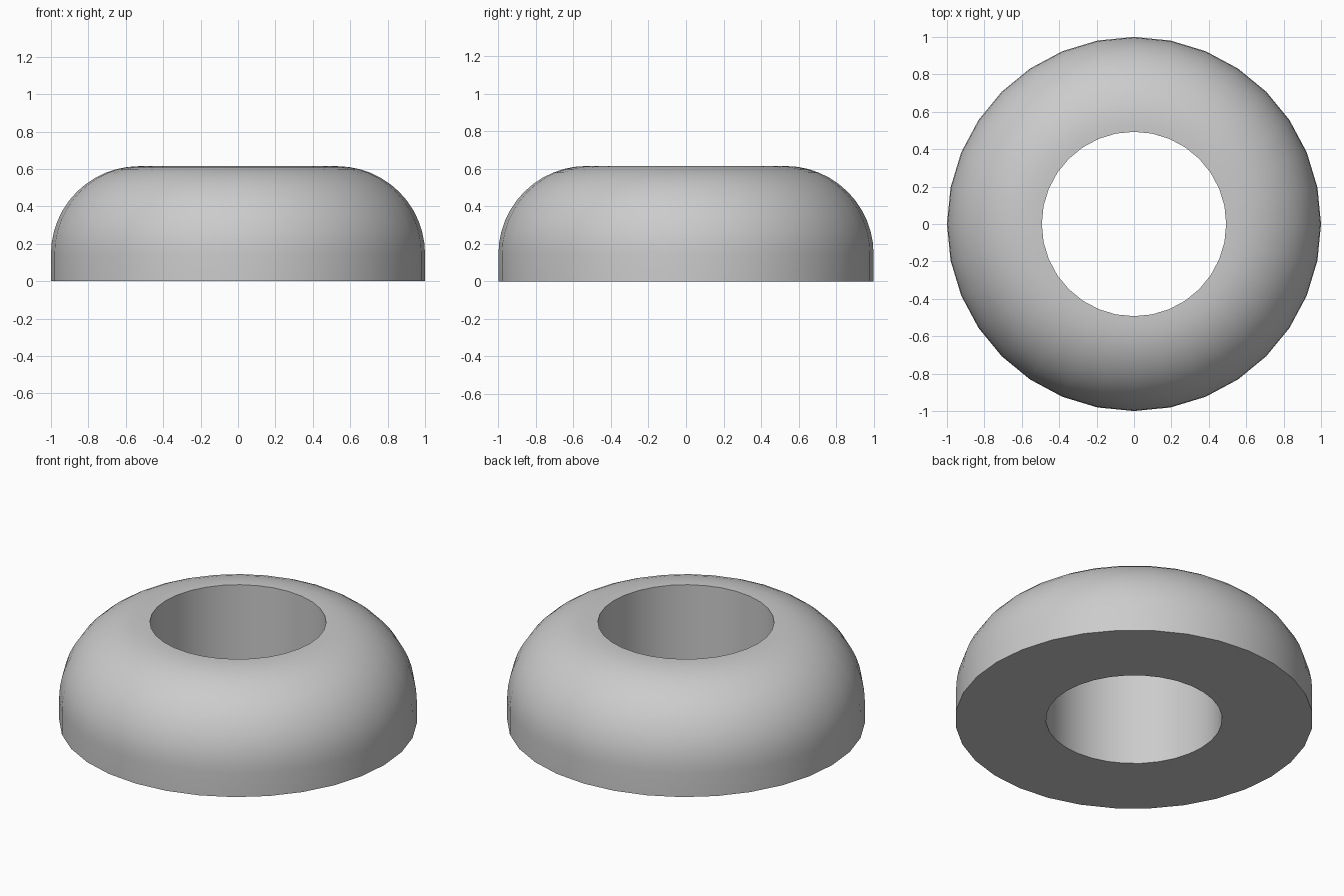
import bpy, bmesh, math

if "Cube" in bpy.data.objects:
    bpy.data.objects.remove(bpy.data.objects["Cube"])

SEGMENTS = 32
ARC_STEPS = 12
HOLE_R, TOP_Z = 0.493, 0.615
ROUND_R, ROUND_X, ROUND_Z = 0.47, 0.53, 0.145

# Cross-section: bottom, outer wall, rounded shoulder, top rim of the hole
profile = [(HOLE_R, 0.0), (1.0, 0.0)]
for i in range(ARC_STEPS + 1):
    a = math.pi / 2 * i / ARC_STEPS
    profile.append((ROUND_X + ROUND_R * math.cos(a), ROUND_Z + ROUND_R * math.sin(a)))
profile.append((HOLE_R, TOP_Z))

# Revolve the closed cross-section around z
bm = bmesh.new()
rings = []
for s in range(SEGMENTS):
    t = 2 * math.pi * s / SEGMENTS
    rings.append([bm.verts.new((r * math.cos(t), r * math.sin(t), z)) for r, z in profile])
n = len(profile)
for s in range(SEGMENTS):
    a, b = rings[s], rings[(s + 1) % SEGMENTS]
    for i in range(n):
        j = (i + 1) % n
        bm.faces.new((a[i], b[i], b[j], a[j]))
bmesh.ops.recalc_face_normals(bm, faces=bm.faces)

mesh = bpy.data.meshes.new("rounded_ring")
bm.to_mesh(mesh)
bm.free()
ring = bpy.data.objects.new("rounded_ring", mesh)
bpy.context.collection.objects.link(ring)

# Smooth shading with sharp bottom and hole edges
bpy.context.view_layer.objects.active = ring
ring.select_set(True)
bpy.ops.object.shade_smooth_by_angle(angle=math.radians(30))
